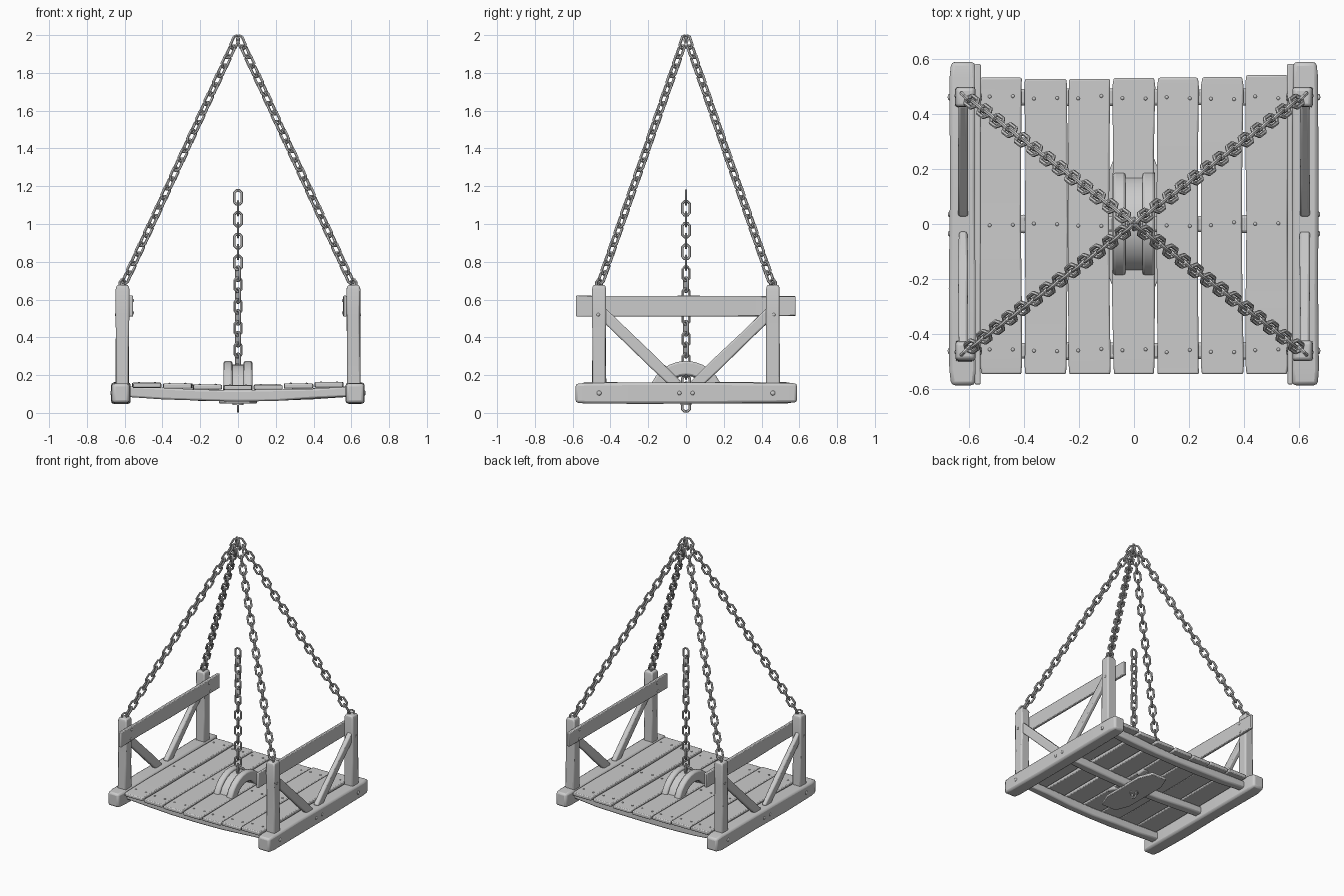
import bpy, bmesh, math, random
from mathutils import Vector

if "Cube" in bpy.data.objects:
    bpy.data.objects.remove(bpy.data.objects["Cube"])

random.seed(4)


def finish(name, bm, bevel=0.0, angle=35):
    bmesh.ops.recalc_face_normals(bm, faces=bm.faces[:])
    me = bpy.data.meshes.new(name)
    bm.to_mesh(me)
    bm.free()
    ob = bpy.data.objects.new(name, me)
    bpy.context.collection.objects.link(ob)
    bpy.ops.object.select_all(action='DESELECT')
    bpy.context.view_layer.objects.active = ob
    ob.select_set(True)
    bpy.ops.object.shade_smooth_by_angle(angle=math.radians(angle))
    if bevel:
        m = ob.modifiers.new("worn_edges", 'BEVEL')
        m.width, m.segments, m.limit_method = bevel, 2, 'ANGLE'
        m.angle_limit = math.radians(40)
        bpy.ops.object.modifier_move_to_index(modifier=m.name, index=0)
    return ob


def timber(name, path, side, w, h, bevel=0.01, jitter=0.003, ends=(0.92, 0.92)):
    """Slightly uneven beam along a path; w is measured along side, h across it."""
    bm = bmesh.new()
    pts = [Vector(p) for p in path]
    axis = (pts[-1] - pts[0]).normalized()
    s = Vector(side)
    up = axis.cross(s).normalized()
    rings = []
    for i, p in enumerate(pts):
        k = ends[0] if i == 0 else ends[1] if i == len(pts) - 1 else 1
        hw = w / 2 * k + random.uniform(-jitter, jitter)
        hh = h / 2 * k + random.uniform(-jitter, jitter) * min(1, h / 0.05)
        rings.append([bm.verts.new(p + s * a * hw + up * b * hh)
                      for a, b in ((-1, -1), (1, -1), (1, 1), (-1, 1))])
    for r0, r1 in zip(rings, rings[1:]):
        for j in range(4):
            bm.faces.new((r0[j], r0[j - 1], r1[j - 1], r1[j]))
    bm.faces.new(rings[0])
    bm.faces.new(rings[-1])
    return finish(name, bm, bevel)


def lerp(a, b, ts):
    a, b = Vector(a), Vector(b)
    return [a.lerp(b, t) for t in ts]


def add_link(bm, centre, u, v, r=0.0075):
    """Octagonal chain link, long along u and wide along v."""
    a, b, c = 0.037, 0.020, 0.013
    o = [(a, b - c), (a - c, b), (c - a, b), (-a, b - c),
         (-a, c - b), (c - a, -b), (a - c, -b), (a, c - b)]
    w = u.cross(v)
    rings = []
    for i in range(8):
        p, q = o[i - 1], o[(i + 1) % 8]
        t = (u * (q[0] - p[0]) + v * (q[1] - p[1])).normalized()
        n = t.cross(w)
        mid = centre + u * o[i][0] + v * o[i][1]
        rings.append([bm.verts.new(mid + (n * math.cos(k * math.pi / 3)
                      + w * math.sin(k * math.pi / 3)) * r) for k in range(6)])
    for i in range(8):
        r0, r1 = rings[i - 1], rings[i]
        for j in range(6):
            bm.faces.new((r0[j - 1], r0[j], r1[j], r1[j - 1]))


def chain(name, start, end, count, side, twist=lambda i: 0):
    bm = bmesh.new()
    start, end = Vector(start), Vector(end)
    u = (end - start).normalized()
    v = Vector(side)
    v = (v - u * v.dot(u)).normalized()
    w = u.cross(v)
    first, last = start + u * 0.0445, end - u * 0.0445
    for i in range(count):
        ang = i * math.pi / 2 + twist(i)
        add_link(bm, first.lerp(last, i / (count - 1)), u, v * math.cos(ang) + w * math.sin(ang))
    return finish(name, bm, angle=40)


def arch(name, x0, x1, r0, r1, zc, steps=12, bevel=0.01):
    """Half ring in the y-z plane."""
    bm = bmesh.new()
    rings = []
    for i in range(steps + 1):
        t = math.radians(12 + 156 * i / steps)
        rings.append([bm.verts.new((x, r * math.cos(t), zc + r * math.sin(t)))
                      for x, r in ((x0, r0), (x1, r0), (x1, r1), (x0, r1))])
    for p, q in zip(rings, rings[1:]):
        for j in range(4):
            bm.faces.new((p[j], p[j - 1], q[j - 1], q[j]))
    bm.faces.new(rings[0])
    bm.faces.new(rings[-1])
    return finish(name, bm, bevel)


nails = []          # (position, radius)


def sag(x):
    return 0.022 * (abs(x) / 0.57) ** 1.6


# deck planks
for i in range(7):
    x = (i - 3) * 0.1605
    z = 0.133 + sag(x) * 0.85 + random.uniform(-0.002, 0.002)
    bow = random.uniform(-0.005, 0.005)
    yb = random.uniform(0.525, 0.54)
    path = [(x + bow * math.sin(3 * t), -0.545 + (0.545 + yb) * t, z)
            for t in (0, 0.03, 0.25, 0.5, 0.75, 0.97, 1)]
    timber(f"deck_plank_{i + 1}", path, (1, 0, 0), 0.152, 0.026, 0.006, 0.002, (0.97, 0.97))
    for y in (-0.46, 0, 0.46):
        for dx in (-0.042, 0.042):
            if i != 3 or y:
                nails.append(((x + dx, y + random.uniform(-0.008, 0.008), z + 0.013), 0.007))

# sagging cross beams below the deck
for n, y in (("front", -0.46), ("middle", 0), ("back", 0.46)):
    path = [(x, y, 0.09 + sag(x)) for x in (-0.59, -0.4, -0.2, 0, 0.2, 0.4, 0.59)]
    timber(f"{n}_cross_beam", path, (0, 1, 0), 0.062, 0.056)

# side frames
for n, s in (("left", -1), ("right", 1)):
    timber(f"{n}_side_beam", lerp((s * 0.62, -0.585, 0.104), (s * 0.62, 0.588, 0.106),
           (0, 0.05, 0.3, 0.6, 0.95, 1)), (1, 0, 0), 0.1, 0.11, 0.014, 0.003, (0.88, 0.88))
    timber(f"{n}_top_rail", lerp((s * 0.567, -0.582, 0.565), (s * 0.567, 0.58, 0.565),
           (0, 0.2, 0.5, 0.8, 1)), (1, 0, 0), 0.022, 0.108, 0.005, 0.002, (1, 0.96))
    for m, q in (("front", -1), ("back", 1)):
        timber(f"{n}_{m}_post", lerp((s * 0.613, q * 0.46, 0.13), (s * 0.611, q * 0.46, 0.678),
               (0, 0.4, 0.7, 0.96, 1)), (1, 0, 0), 0.07, 0.072, 0.009, 0.002, (1.03, 0.82))
        timber(f"{n}_{m}_brace", lerp((s * 0.62, q * 0.45, 0.535), (s * 0.62, q * 0.045, 0.145),
               (0, 0.35, 0.7, 1)), (1, 0, 0), 0.034, 0.06, 0.008, 0.002, (1, 1))
        nails += [((s * 0.67, q * 0.46, 0.105), 0.013), ((s * 0.67, q * 0.035, 0.105), 0.011),
                  ((s * 0.647, q * 0.465, 0.52), 0.009), ((s * 0.556, q * 0.465, 0.53), 0.010),
                  ((s * 0.556, q * 0.455, 0.595), 0.010)]
        # staple and corner chain
        bm = bmesh.new()
        diag = Vector((-s, -q, 0)).normalized()
        add_link(bm, Vector((s * 0.611, q * 0.46, 0.669)), Vector((0, 0, 1)), diag)
        finish(f"{n}_{m}_staple", bm)
        chain(f"{n}_{m}_chain", (s * 0.606, q * 0.457, 0.678), (0, 0, 2.0), 26, (s, -q, 0))

# arched chain guide in the middle of the deck
arch("guide_rib_left", -0.076, -0.03, 0.125, 0.2, 0.075)
arch("guide_rib_right", 0.03, 0.076, 0.125, 0.2, 0.075)
arch("guide_core", -0.034, 0.034, 0.12, 0.182, 0.075, bevel=0.004)

# clipped-corner plate below the deck
bm = bmesh.new()
outline = [(0.1, 0.17), (0.06, 0.27), (-0.06, 0.27), (-0.1, 0.17),
           (-0.1, -0.17), (-0.06, -0.27), (0.06, -0.27), (0.1, -0.17)]
f = bm.faces.new([bm.verts.new((x, y, 0.049)) for x, y in outline])
top = bmesh.ops.extrude_face_region(bm, geom=[f])['geom']
bmesh.ops.translate(bm, vec=(0, 0, 0.02), verts=[g for g in top if isinstance(g, bmesh.types.BMVert)])
finish("under_plate", bm, 0.004)

# washer under the plate
bm = bmesh.new()
bmesh.ops.create_cone(bm, cap_ends=True, segments=12, radius1=0.03, radius2=0.03, depth=0.012)
bmesh.ops.translate(bm, vec=(0, 0, 0.047), verts=bm.verts[:])
finish("under_washer", bm)

# central hanging chain, slightly twisted lower down
chain("centre_chain", (0, 0, 0), (0, 0, 1.185), 20, (0, 1, 0),
      lambda i: 0.5 if 4 <= i <= 12 else 0)

# nail heads
bm = bmesh.new()
for p, r in nails:
    v = bmesh.ops.create_uvsphere(bm, u_segments=8, v_segments=5, radius=r)['verts']
    k = (0.5, 1, 1) if r > 0.0075 else (1, 1, 0.7)
    bmesh.ops.scale(bm, vec=k, verts=v)
    bmesh.ops.translate(bm, vec=p, verts=v)
finish("nail_heads", bm, angle=60)
